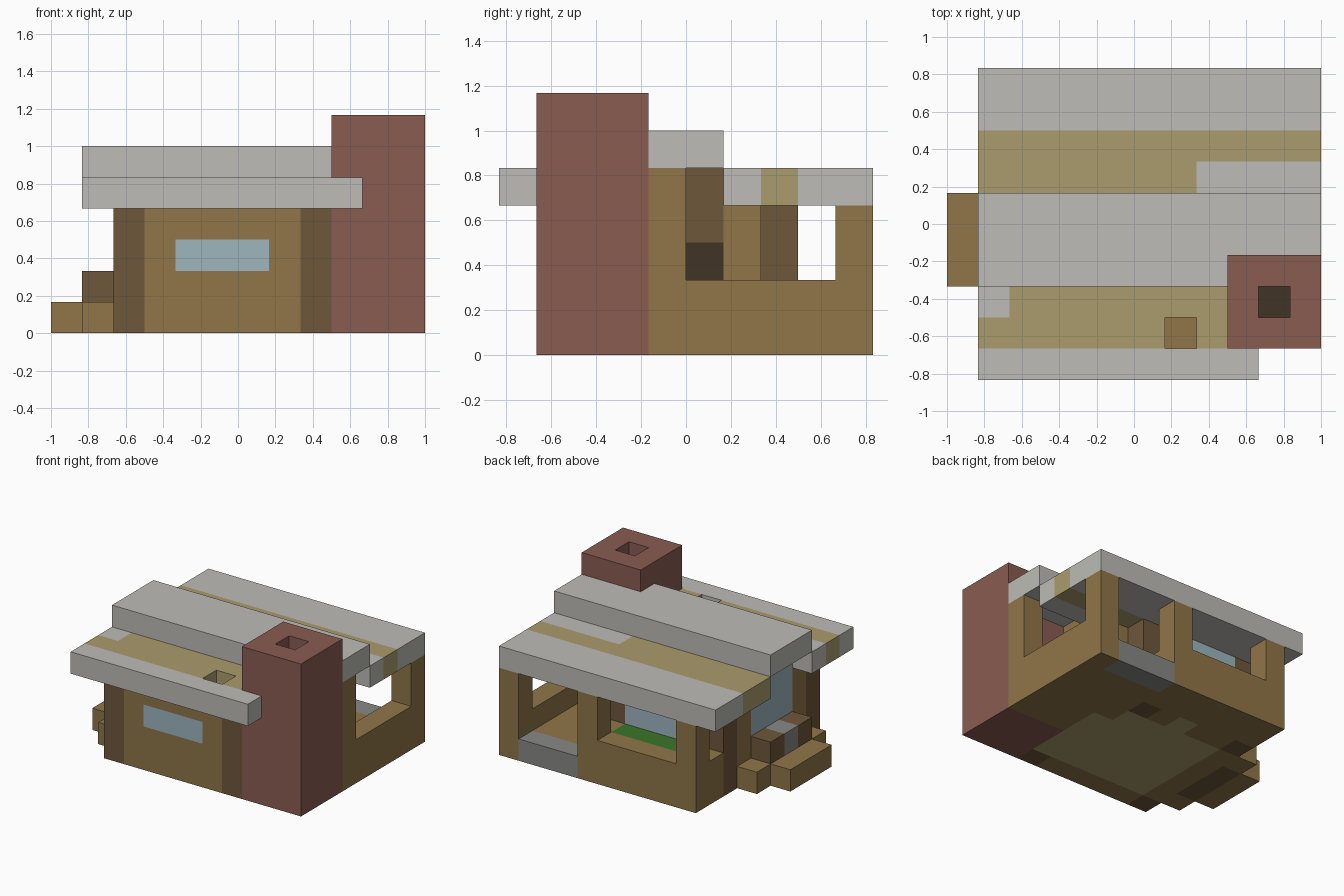
import bpy
import bmesh

U = 1 / 6  # size of one building block

cube = bpy.data.objects.get("Cube")
if cube:
    bpy.data.objects.remove(cube, do_unlink=True)


def material(name, hex_code):
    """Flat colour from an sRGB hex code."""
    channels = [c / 255 for c in bytes.fromhex(hex_code)]
    linear = [c / 12.92 if c < 0.04 else ((c + 0.055) / 1.055) ** 2.4 for c in channels]
    mat = bpy.data.materials.new(name)
    mat.use_nodes = True
    mat.diffuse_color = (*linear, 1)
    mat.node_tree.nodes["Principled BSDF"].inputs["Base Color"].default_value = (*linear, 1)
    return mat


timber = material("golden timber", "907648")
log = material("dark log", "6f573b")
slate = material("pale roof grey", "bdbcb7")
stone = material("stone grey", "888886")
plank = material("straw plank", "ab9c6d")
brick = material("red brick", "8a5c51")
glass = material("blue glass", "9eb6be")
soot = material("dark soot", "403423")
leaf = material("leaf green", "3a7529")


def blocks(name, mat, *spans):
    """One object from box spans, each given as ((x, x), (y, y), (z, z)) in blocks."""
    bm = bmesh.new()
    for span in spans:
        if any(b <= a for a, b in span):
            continue
        verts = bmesh.ops.create_cube(bm, size=1)["verts"]
        for v in verts:
            for axis, (a, b) in enumerate(span):
                v.co[axis] = (a if v.co[axis] < 0 else b) * U
    mesh = bpy.data.meshes.new(name)
    bm.to_mesh(mesh)
    bm.free()
    mesh.materials.append(mat)
    obj = bpy.data.objects.new(name, mesh)
    bpy.context.scene.collection.objects.link(obj)
    return obj


def ring(x, y, z, hole_x, hole_y):
    """Four box spans around a vertical shaft."""
    return [
        ((x[0], hole_x[0]), y, z),
        ((hole_x[1], x[1]), y, z),
        (hole_x, (y[0], hole_y[0]), z),
        (hole_x, (hole_y[1], y[1]), z),
    ]


def glazed_wall(name, x, y, z, pane, pane_z, along_x):
    """Timber wall with a flush window; pane is its range along the wall."""
    run = x if along_x else y

    def part(r, zz):
        return (r, y, zz) if along_x else (x, r, zz)

    blocks(name + "_wall", timber,
           part((run[0], pane[0]), z), part((pane[1], run[1]), z),
           part(pane, (z[0], pane_z[0])), part(pane, (pane_z[1], z[1])))
    blocks(name + "_window", glass, part(pane, pane_z))


# Heights used throughout
FLOOR, RAIL, EAVES = (0, 1), (0, 2), (0, 4)
ROOF, RIDGE = (4, 5), (5, 6)
WEST = (-4, -3)

# Room floor
blocks("room_floor", plank,
       ((-3, 3), (-3, 1), FLOOR), ((-3, 2), (1, 2), FLOOR), ((-1, 0), (2, 3), FLOOR))

# Log corner posts
for name, x, y in (("front_left_post", (2, 3), (-4, -3)), ("front_right_post", WEST, (-4, -3)),
                   ("back_left_post", (1, 2), (2, 3)), ("back_right_post", WEST, (2, 3))):
    blocks(name, log, (x, y, EAVES))

# Room walls with windows
glazed_wall("front", (-3, 2), (-4, -3), EAVES, (-2, 1), (2, 3), True)
glazed_wall("side", WEST, (-3, 2), EAVES, (-2, 1), (2, 5), False)
blocks("back_window", glass, ((-3, 1), (2, 3), (2, 4)))
blocks("back_sill", timber, ((-3, -1), (2, 3), RAIL), ((0, 1), (2, 3), RAIL),
       ((-1, 0), (2, 3), (1, 2)))
blocks("inner_wall", timber, ((2, 3), (1, 2), EAVES),
       ((2, 3), (-3, -2), (1, 4)), ((2, 3), (-2, 0), (1, 5)))

# Door from the room to the porch
blocks("door", soot, ((2, 3), (0, 1), (1, 3)))
blocks("door_lintel", log, ((2, 3), (0, 1), (3, 5)))

# Porch floor, rails and posts
blocks("porch_floor", timber, ((3, 5), (-1, 4), FLOOR), ((2, 3), (2, 4), FLOOR))
blocks("porch_threshold", stone, ((2, 5), (4, 5), FLOOR))
blocks("porch_rail", timber, ((5, 6), (0, 4), RAIL), ((-3, 1), (4, 5), RAIL),
       (WEST, (3, 4), RAIL), ((1, 2), (3, 4), RAIL))
for name, x in (("porch_left_post", (5, 6)), ("porch_middle_post", (1, 2)),
                ("porch_right_post", WEST)):
    blocks(name, timber, (x, (4, 5), EAVES))
blocks("porch_front_post", timber, ((5, 6), (-1, 0), (0, 5)))

# Planter behind the back rail
blocks("planter_base", timber, ((-3, 1), (3, 4), FLOOR))
blocks("planter_green", leaf, ((-3, 1), (3, 4), (1, 2)))

# Bench and steps on the right side
side = (-5, -4)
blocks("bench_logs", log, (side, (-2, -1), RAIL), (side, (0, 1), RAIL), (side, (-1, 0), FLOOR))
blocks("bench_stone", stone, (side, (-1, 0), (1, 2)))
blocks("side_steps", timber, ((-6, -5), (-2, 1), FLOOR),
       (side, (1, 2), FLOOR), (side, (-3, -2), FLOOR))

# Chimney with open shaft
shaft = ((4, 5), (-3, -2))
blocks("chimney", brick, *ring((3, 6), (-4, -1), (0, 7), *shaft), (*shaft, FLOOR))
blocks("hearth", soot, (*shaft, (1, 2)))

# Roof
blocks("front_eave", slate, ((-5, 4), (-5, -4), ROOF))
blocks("front_roof_planks", plank, ((-5, 1), (-4, -3), ROOF), ((2, 3), (-4, -3), ROOF),
       ((-4, 3), (-3, -2), ROOF))
blocks("front_roof_patch", slate, (side, (-3, -2), ROOF))
blocks("ridge", slate, ((-5, 3), (-2, 1), RIDGE), ((3, 6), (-1, 1), RIDGE))
blocks("back_roof_planks", plank, ((-5, 2), (1, 2), ROOF), ((-5, 6), (2, 3), ROOF))
blocks("back_roof_patch", slate, ((2, 6), (1, 2), ROOF))
blocks("back_eave", slate, ((-5, 6), (3, 5), ROOF))
